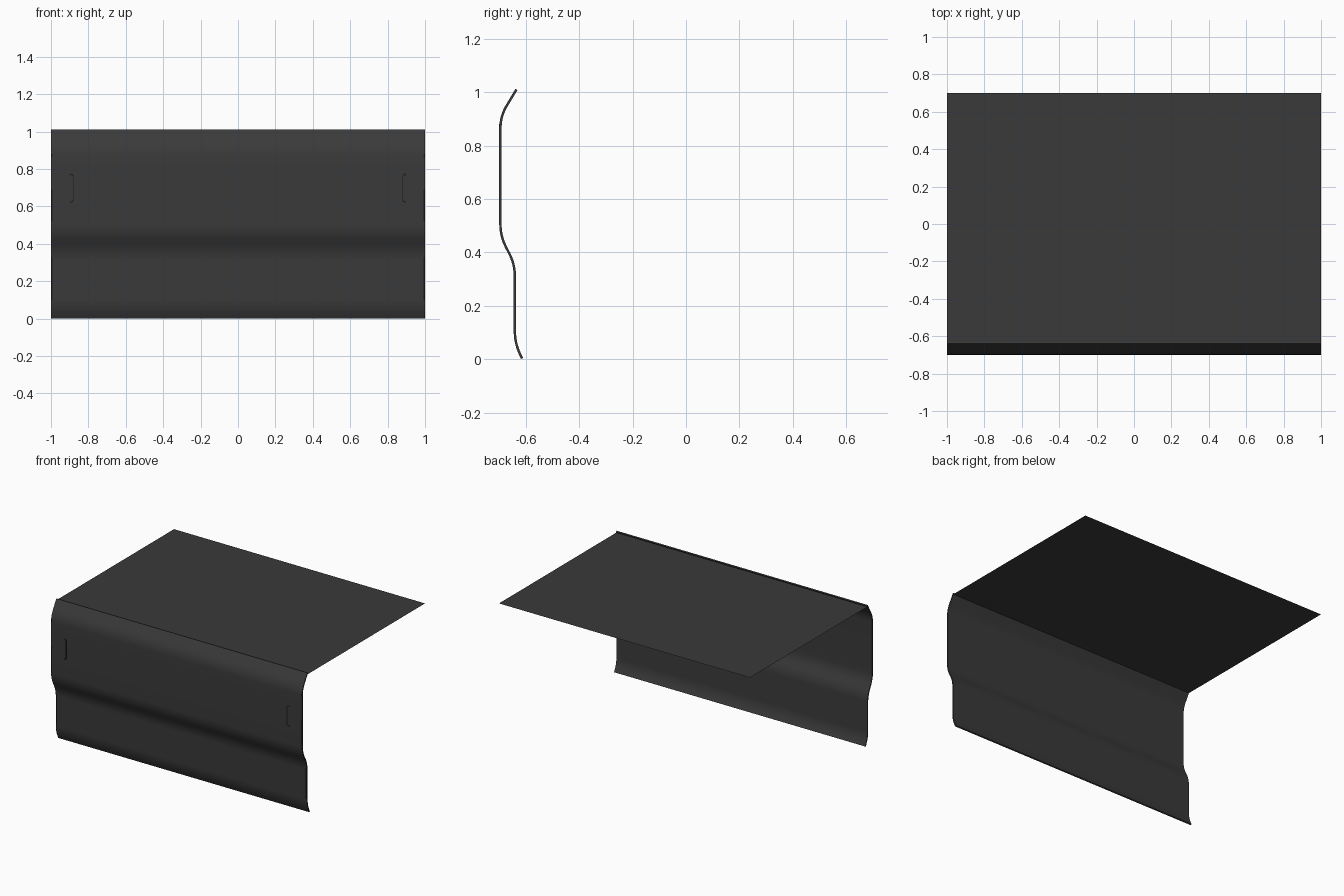
import bpy, bmesh
from mathutils import Vector

old = bpy.data.objects.get("Cube")
if old:
    bpy.data.objects.remove(old)


def material(name, rgb):
    m = bpy.data.materials.new(name)
    m.use_nodes = True
    m.diffuse_color = (*rgb, 1)
    m.node_tree.nodes["Principled BSDF"].inputs["Base Color"].default_value = (*rgb, 1)
    return m


CHARCOAL = material("charcoal", (0.042, 0.042, 0.042))
BLACK = material("black", (0.01, 0.01, 0.01))


def finish(name, bm, mat):
    mesh = bpy.data.meshes.new(name)
    bm.to_mesh(mesh)
    bm.free()
    mesh.materials.append(mat)
    ob = bpy.data.objects.new(name, mesh)
    bpy.context.collection.objects.link(ob)
    return ob


def rounded(points, radius, steps=6):
    """Replace each inner corner of a path by a smooth bend."""
    pts = [Vector(p) for p in points]
    out = [pts[0]]
    for a, b, c in zip(pts, pts[1:], pts[2:]):
        p = b + (a - b).normalized() * radius
        q = b + (c - b).normalized() * radius
        for i in range(steps + 1):
            t = i / steps
            out.append(p * (1 - t) ** 2 + b * 2 * t * (1 - t) + q * t * t)
    return out + [pts[-1]]


def ribbon(path, width):
    """Closed outline with the given width around a 2D path."""
    sides = ([], [])
    for i, p in enumerate(path):
        d = (path[min(i + 1, len(path) - 1)] - path[max(i - 1, 0)]).normalized()
        n = Vector((-d.y, d.x)) * width / 2
        sides[0].append(p + n)
        sides[1].append(p - n)
    return sides


def ribbon_solid(name, path, width, place, lo, hi, mat):
    """Extrude a ribbon between lo and hi; place maps (u, v, depth) to a point."""
    bm = bmesh.new()
    a, b = ribbon(path, width)
    rows = [[bm.verts.new(place(p.x, p.y, d)) for p in side]
            for side, d in ((a, lo), (b, lo), (b, hi), (a, hi))]
    for r, s in zip(rows, rows[1:] + rows[:1]):
        for i in range(len(path) - 1):
            bm.faces.new((r[i], r[i + 1], s[i + 1], s[i]))
    for end in (0, -1):
        bm.faces.new([r[end] for r in rows])
    bmesh.ops.recalc_face_normals(bm, faces=bm.faces)
    return finish(name, bm, mat)


# Bent front panel, a thin profile swept along x
profile = rounded([(-0.635, 1.01), (-0.695, 0.91), (-0.695, 0.46),
                   (-0.641, 0.355), (-0.641, 0.06), (-0.614, 0.002)], 0.045)
panel = ribbon_solid("front_panel", profile, 0.009,
                     lambda u, v, d: (d, u, v), -1, 1, CHARCOAL)
bpy.context.view_layer.objects.active = panel
panel.select_set(True)
bpy.ops.object.shade_smooth_by_angle(angle=0.6)
panel.select_set(False)

# Flat top sheet
bm = bmesh.new()
bm.faces.new([bm.verts.new(p) for p in
              ((-1, -0.636, 1), (1, -0.636, 1), (1, 0.7, 1), (-1, 0.7, 1))])
finish("top_sheet", bm, CHARCOAL)

# Bracket-shaped slot lines and dark edge marks, mirrored left and right
for side, label in ((1, "left"), (-1, "right")):
    hook = rounded([(0.897, 0.765), (0.893, 0.775), (0.881, 0.765),
                    (0.881, 0.63), (0.893, 0.62), (0.897, 0.63)], 0.004, 3)
    ribbon_solid(label + "_slot_line", hook, 0.005,
                 lambda u, v, d: (side * u, d, v), -0.7005, -0.698, BLACK)
    for part, y, z0, z1 in (("upper", -0.6995, 0.52, 0.69),
                            ("lower", -0.6455, 0.1, 0.33),
                            ("top", -0.6995, 0.865, 0.88)):
        strip = [Vector((0.9965, z0)), Vector((0.9935, z0 + 0.01)),
                 Vector((0.9935, z1 - 0.01)), Vector((0.9965, z1))]
        ribbon_solid(label + "_" + part + "_edge_mark", strip, 0.005,
                     lambda u, v, d: (side * u, d, v), y - 0.001, y + 0.001, BLACK)
